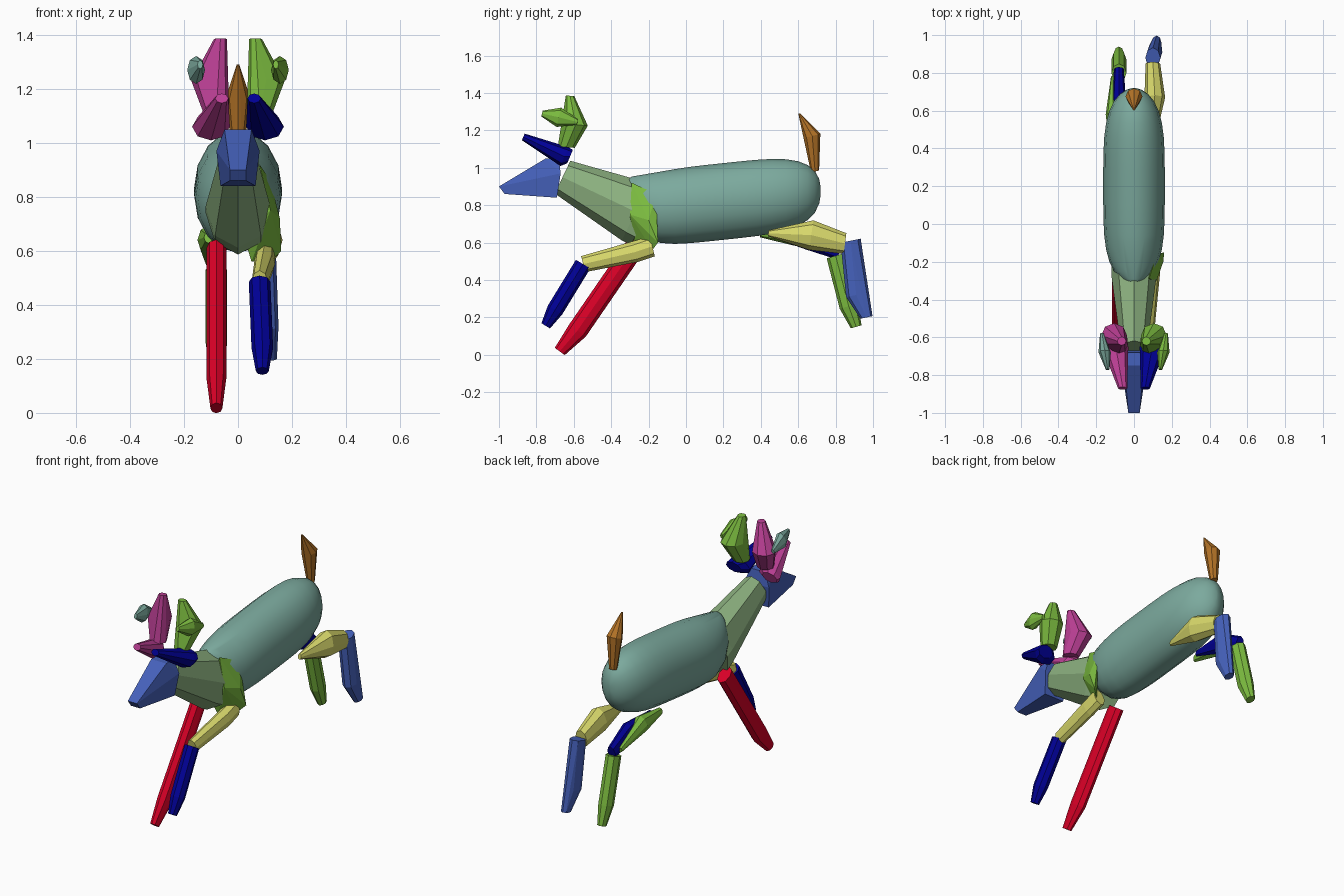
import bpy
import bmesh
from math import cos, sin, pi, radians
from mathutils import Vector

if "Cube" in bpy.data.objects:
    bpy.data.objects.remove(bpy.data.objects["Cube"], do_unlink=True)


def make_material(name, red_part, green_part, blue_part):
    """Plain flat material from linear colour values."""
    colour = (red_part, green_part, blue_part, 1)
    material = bpy.data.materials.new(name)
    material.use_nodes = True
    material.diffuse_color = colour
    shader = material.node_tree.nodes["Principled BSDF"]
    shader.inputs["Base Color"].default_value = colour
    return material


teal = make_material("teal", .2, .4, .34)
sage = make_material("sage", .27, .45, .22)
blue = make_material("blue", .06, .12, .5)
navy = make_material("navy", 0, 0, .3)
magenta = make_material("magenta", .5, .05, .3)
green = make_material("green", .2, .5, .05)
yellow = make_material("yellow", .7, .7, .15)
red = make_material("red", .7, 0, .02)
brown = make_material("brown", .45, .17, .02)


def hull(name, material, points):
    """Faceted convex block wrapped around a cloud of points."""
    bm = bmesh.new()
    for point in points:
        bm.verts.new(point)
    bmesh.ops.convex_hull(bm, input=bm.verts)
    inside = [vert for vert in bm.verts if not vert.link_faces]
    bmesh.ops.delete(bm, geom=inside, context="VERTS")
    bmesh.ops.recalc_face_normals(bm, faces=bm.faces)
    mesh = bpy.data.meshes.new(name)
    bm.to_mesh(mesh)
    bm.free()
    mesh.materials.append(material)
    part = bpy.data.objects.new(name, mesh)
    bpy.context.collection.objects.link(part)
    return part


def ring(centre, across, up, sides):
    """Points of an ellipse spanned by two half-axis vectors."""
    angles = [2 * pi * step / sides for step in range(sides)]
    return [centre + across * cos(angle) + up * sin(angle) for angle in angles]


def bone(name, material, start, middle, end, width, depth, head=1, tip=.6, side=1):
    """Eight-sided piece: full section at the middle, scaled at both ends."""
    path = [Vector((side * x, y, z)) for x, y, z in (start, middle, end)]
    across = Vector((width, 0, 0))
    up = (path[-1] - path[0]).cross(across).normalized() * depth
    points = []
    for centre, scale in zip(path, (head, 1, tip)):
        points += ring(centre, across * scale, up * scale, sides=8)
    return hull(name, material, points)


# Body: barrel tapering to both ends, with the front end lifted to the neck
body_points = []
for step in range(-9, 10):
    along = sin(step / 9 * pi / 2)
    taper = max(1 - along ** 4, .003) ** .4
    lift = .12 * max(-along, 0) ** 8
    centre = Vector((0, .2 + .52 * along, .82 + .055 * along + lift))
    across = Vector((.163 * taper ** 1.3, 0, 0))
    up = Vector((0, 0, .205 * taper))
    body_points += ring(centre, across, up, sides=16)
body = hull("body", teal, body_points)
bpy.ops.object.select_all(action="DESELECT")
body.select_set(True)
bpy.context.view_layer.objects.active = body
bpy.ops.object.shade_smooth_by_angle(angle=radians(30))

# Neck, head and tail
bone("neck", sage, start=(0, -.22, .74), middle=(0, -.27, .765), end=(0, -.66, .95),
     width=.12, depth=.17, tip=.57)
head_half = [(.03, -1, .9), (.03, -.97, .86), (.065, -.69, .84),
             (.08, -.67, .97), (.05, -.68, 1.05), (.05, -.75, 1.05)]
hull("head", blue, [(side * x, y, z) for side in (1, -1) for x, y, z in head_half])
bone("tail", brown, start=(0, .69, .98), middle=(0, .675, 1.17), end=(0, .605, 1.29),
     width=.045, depth=.045, head=.5, tip=.1)

# Ears and antlers on both sides
for label, side, main, tine in (("left", 1, navy, green), ("right", -1, magenta, teal)):
    antler = green if side > 0 else magenta
    bone(label + "_ear", main, start=(.06, -.87, 1.165), middle=(.1, -.65, 1.06),
         end=(.12, -.62, 1.06), width=.07, depth=.055, head=.35, tip=.7, side=side)
    bone(label + "_antler", antler, start=(.08, -.64, 1.11), middle=(.105, -.59, 1.23),
         end=(.065, -.62, 1.385), width=.068, depth=.065, head=.7, tip=.35, side=side)
    bone(label + "_antler_tine", tine, start=(.14, -.77, 1.29), middle=(.155, -.68, 1.27),
         end=(.17, -.58, 1.245), width=.033, depth=.053, head=.3, tip=.3, side=side)

# Front legs: one folded at the knee, one stretched
hull("left_shoulder", green, [
    (.08, -.29, .92), (.12, -.16, .86), (.02, -.3, .66), (.12, -.3, .75),
    (.155, -.2, .72), (.16, -.15, .6), (.12, -.18, .56), (.05, -.26, .56)])
bone("left_front_upper_leg", yellow, start=(.1, -.18, .58), middle=(.1, -.27, .55),
     end=(.08, -.55, .485), width=.037, depth=.055, tip=.8)
bone("left_front_lower_leg", navy, start=(.08, -.55, .485), middle=(.09, -.7, .24),
     end=(.09, -.75, .155), width=.04, depth=.045)
bone("right_front_leg", red, start=(-.08, -.25, .61), middle=(-.08, -.58, .13),
     end=(-.08, -.675, .018), width=.037, depth=.055)

# Hind legs
bone("left_thigh", yellow, start=(.1, .44, .65), middle=(.11, .67, .64),
     end=(.1, .85, .595), width=.055, depth=.08, head=.2, tip=.7)
bone("left_hind_lower_leg", blue, start=(.1, .88, .61), middle=(.11, .91, .32),
     end=(.12, .965, .2), width=.04, depth=.055)
bone("right_thigh", green, start=(-.11, .4, .65), middle=(-.11, .58, .64),
     end=(-.11, .78, .56), width=.04, depth=.055, head=.4, tip=.3)
bone("right_inner_thigh", navy, start=(-.08, .45, .65), middle=(-.08, .66, .62),
     end=(-.08, .82, .55), width=.037, depth=.06, head=.3, tip=.7)
bone("right_hind_lower_leg", green, start=(-.08, .8, .53), middle=(-.08, .87, .26),
     end=(-.08, .91, .15), width=.04, depth=.05)
